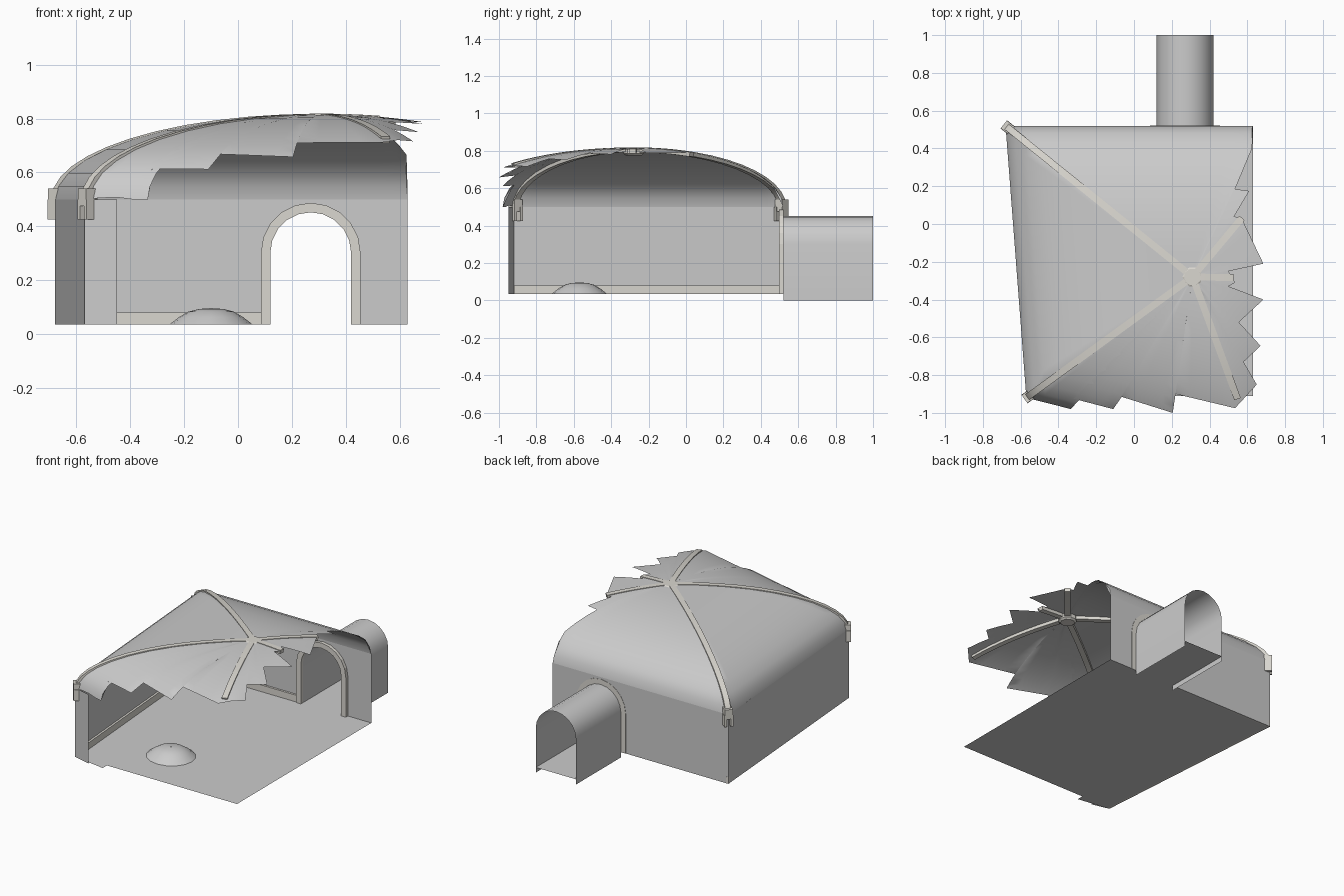
import bpy, bmesh, math
from mathutils import Vector, Matrix

if "Cube" in bpy.data.objects:
    bpy.data.objects.remove(bpy.data.objects["Cube"])

WALL, RISE, FLOOR = 0.50, 0.315, 0.035
APEX = Vector((0.31, -0.28))
# five-sided room plan; only the first two corners survive
ROOM = [Vector(p) for p in [(-0.68, 0.52), (-0.57, -0.92), (0.66, -1.23), (1.30, -0.30), (0.98, 0.52)]]

trim = bpy.data.materials.new("trim")
trim.diffuse_color = (0.70, 0.68, 0.63, 1)
trim.use_nodes = True
trim.node_tree.nodes["Principled BSDF"].inputs["Base Color"].default_value = trim.diffuse_color


def make(name, verts, faces, mat=None, smooth=None, fix=False):
    me = bpy.data.meshes.new(name)
    me.from_pydata([tuple(v) for v in verts], [], faces)
    ob = bpy.data.objects.new(name, me)
    bpy.context.collection.objects.link(ob)
    bm = bmesh.new()
    bm.from_mesh(me)
    if fix:
        bmesh.ops.remove_doubles(bm, verts=bm.verts, dist=1e-5)
        bmesh.ops.recalc_face_normals(bm, faces=bm.faces)
    bm.to_mesh(me)
    bm.free()
    if mat:
        me.materials.append(mat)
    if smooth:
        bpy.context.view_layer.objects.active = ob
        ob.select_set(True)
        bpy.ops.object.shade_smooth_by_angle(angle=math.radians(smooth))
        ob.select_set(False)
    return ob


def loft(name, rings, closed=True, caps=False, **kw):
    n = len(rings[0])
    faces = [(i*n+j, i*n+(j+1) % n, (i+1)*n+(j+1) % n, (i+1)*n+j)
             for i in range(len(rings)-1) for j in range(n if closed else n-1)]
    if caps:
        faces += [tuple(range(n))[::-1], tuple(range((len(rings)-1)*n, len(rings)*n))]
    return make(name, [v for r in rings for v in r], faces, **kw)


def boxes(name, parts, matrix=Matrix()):
    """Several (lo, hi) boxes joined in one object."""
    bm = bmesh.new()
    for lo, hi in parts:
        lo, hi = Vector(lo), Vector(hi)
        m = matrix @ Matrix.Translation((lo+hi)/2) @ Matrix.Diagonal((*(hi-lo), 1))
        bmesh.ops.create_cube(bm, size=1, matrix=m)
    me = bpy.data.meshes.new(name)
    bm.to_mesh(me)
    bm.free()
    me.materials.append(trim)
    bpy.context.collection.objects.link(bpy.data.objects.new(name, me))


def dome_z(p):
    t = 0
    for a, b in zip(ROOM, ROOM[1:]+ROOM[:1]):
        n = Vector((b.y-a.y, a.x-b.x))
        t = max(t, n.dot(p-APEX)/n.dot(a-APEX))
    return WALL + RISE*math.sqrt(max(0, 1-t*t))


# broken vault shell: rays from the apex out to the torn outline
torn = [(0.63, 0.52), (-0.68, 0.52), (-0.57, -0.92), (-0.45, -0.95), (-0.335, -0.98), (-0.32, -0.925),
        (-0.11, -0.98), (-0.065, -0.915), (0.205, -1.0), (0.22, -0.90), (0.535, -0.975),
        (0.65, -0.85), (0.58, -0.73), (0.67, -0.645), (0.555, -0.52), (0.685, -0.40),
        (0.50, -0.33), (0.535, -0.31), (0.50, -0.25), (0.685, -0.21), (0.57, 0.03),
        (0.53, 0.04), (0.61, 0.175), (0.535, 0.185), (0.625, 0.40)]
torn = [Vector(p) for p in torn]
edge = []
for a, b in zip(torn, torn[1:]+torn[:1]):
    k = max(1, math.ceil((b-a).length/0.09))
    edge += [a.lerp(b, i/k) for i in range(k)]
N = 10
rings = []
for i in range(N+1):
    s = max(0.002, math.sin(i/N*math.pi/2))
    pts = [APEX.lerp(p, s) for p in edge]
    rings.append([(p.x, p.y, dome_z(p)) for p in pts])
loft("vault_shell", rings, smooth=40)

# ribs under the vault creases
for i, end in enumerate([1, 1, 0.68, 0.22, 0.39]):
    d = ROOM[i]-APEX
    R = d.length
    d.normalize()
    side = Vector((-d.y, d.x, 0))*0.018
    rr = []
    a1 = math.asin(end)
    for k in range(13):
        a = a1*k/12
        n = Vector((math.sin(a)/R, math.cos(a)/RISE)).normalized()
        row = []
        for off, sg in ((0.003, -1), (0.003, 1), (-0.022, 1), (-0.022, -1)):
            r, z = R*math.sin(a)+n.x*off, WALL+RISE*math.cos(a)+n.y*off
            row.append(Vector((APEX.x+d.x*r, APEX.y+d.y*r, z))+side*sg)
        rr.append(row)
    loft("vault_rib_%d" % i, rr, caps=True, mat=trim, smooth=30, fix=True)

# boss where the ribs meet
ring = [(math.cos(i*math.pi/5), math.sin(i*math.pi/5)) for i in range(10)]
loft("vault_boss", [[(APEX.x+c*r, APEX.y+s*r, z) for c, s in ring]
                    for r, z in ((0.045, 0.775), (0.058, 0.785), (0.058, 0.811), (0.045, 0.818))],
     caps=True, mat=trim, fix=True)

# brackets on the two standing corners
for i, nm in enumerate(("back", "front")):
    d = APEX-ROOM[i]
    m = Matrix.Translation((*ROOM[i], 0)) @ Matrix.Rotation(math.atan2(d.y, d.x), 4, 'Z')
    boxes(nm + "_corner_bracket", [((-0.012, -0.026, 0.475), (0.04, 0.026, 0.54)),
                                   ((-0.012, -0.028, 0.425), (0.045, -0.012, 0.50)),
                                   ((-0.012, 0.012, 0.425), (0.045, 0.028, 0.50))], m)

# floor slab, tunnel floor
plan = [(-0.68, 0.52), (-0.57, -0.92), (-0.34, -0.955), (-0.34, -0.91), (0.63, -0.91), (0.63, 0.52)]
make("floor", [(x, y, FLOOR) for x, y in plan], [tuple(range(6))])
make("tunnel_floor", [(0.12, 0.52, FLOOR), (0.42, 0.52, FLOOR), (0.42, 1, FLOOR), (0.12, 1, FLOOR)], [(0, 1, 2, 3)])


def arch(r, y, z0, spring=0.302, seg=10):
    c = [(0.27-r*math.cos(math.pi*i/seg), y, spring+r*math.sin(math.pi*i/seg)) for i in range(seg+1)]
    return [(0.27-r, y, z0)] + c + [(0.27+r, y, z0)]


# walls: left, front stub, back with arched opening
def wall(name, a, b):
    make(name, [(*a, FLOOR), (*b, FLOOR), (*b, WALL), (*a, WALL)], [(0, 1, 2, 3)])


wall("left_wall", ROOM[0], ROOM[1])
wall("front_wall_stub", ROOM[1], (-0.45, -0.95))
back = [(-0.68, 0.52, WALL), (-0.68, 0.52, FLOOR)] + arch(0.15, 0.52, FLOOR) + \
       [(0.63, 0.52, FLOOR), (0.63, 0.52, WALL)]
make("back_wall", back, [tuple(range(len(back)))])

# entrance tunnel and door surround
loft("tunnel", [arch(0.15, 0.52, 0), arch(0.15, 1.0, 0)], closed=False, smooth=30)
frame = [arch(0.15, 0.522, FLOOR), arch(0.15, 0.498, FLOOR), arch(0.185, 0.498, FLOOR),
         arch(0.185, 0.522, FLOOR), arch(0.15, 0.522, FLOOR)]
loft("door_surround", frame, closed=False, mat=trim, fix=True)

# skirting boards
boxes("back_skirting", [((-0.68, 0.505, FLOOR), (0.085, 0.519, 0.08))])
d = ROOM[1]-ROOM[0]
boxes("left_skirting", [((0, 0.001, FLOOR), (d.length, 0.015, 0.08))],
      Matrix.Translation((*ROOM[0], 0)) @ Matrix.Rotation(math.atan2(d.y, d.x), 4, 'Z'))

# low mound on the floor
ring = [(math.cos(i*math.pi/8), math.sin(i*math.pi/8)) for i in range(16)]
loft("floor_mound", [[(-0.10+c*r, -0.57+s*r*0.95, z) for c, s in ring]
                     for r, z in ((0.155, 0.035), (0.12, 0.062), (0.085, 0.083), (0.045, 0.093), (0.003, 0.096))],
     smooth=40)
